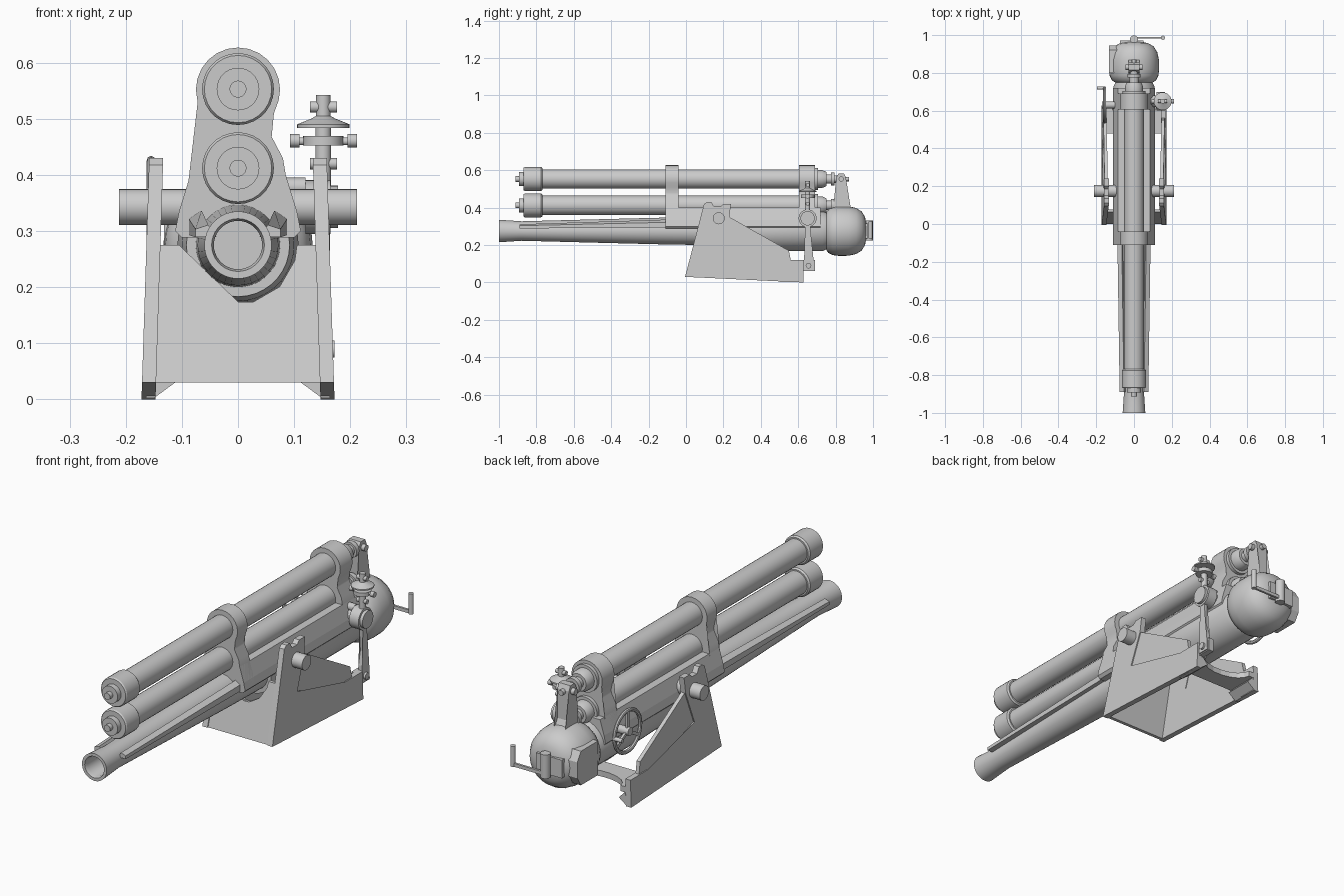
import bpy, bmesh, math
from mathutils import Matrix, Vector

metal = bpy.data.materials.new("grey_metal")
metal.diffuse_color = (0.6, 0.6, 0.6, 1)
ROT = {"X": Matrix.Rotation(math.pi / 2, 4, "Y"),
       "Y": Matrix.Rotation(-math.pi / 2, 4, "X"),
       "Z": Matrix.Identity(4)}


def finish(name, bm, smooth=True):
    bmesh.ops.remove_doubles(bm, verts=bm.verts, dist=0.0003)
    bmesh.ops.recalc_face_normals(bm, faces=bm.faces)
    me = bpy.data.meshes.new(name)
    bm.to_mesh(me)
    bm.free()
    ob = bpy.data.objects.new(name, me)
    bpy.context.collection.objects.link(ob)
    me.materials.append(metal)
    if smooth:
        bpy.ops.object.select_all(action="DESELECT")
        ob.select_set(True)
        bpy.context.view_layer.objects.active = ob
        bpy.ops.object.shade_smooth_by_angle(angle=math.radians(32))
    return ob


def lathe(name, pts, at=(0, 0, 0), axis="Y", seg=28):
    """Turned part: pts are (position along axis, radius)."""
    bm = bmesh.new()
    m = Matrix.Translation(at) @ ROT[axis]
    rings = []
    for t, r in pts:
        r = max(r, 0.00001)
        rings.append([bm.verts.new(m @ Vector((r * math.cos(a), r * math.sin(a), t)))
                      for a in (2 * math.pi * i / seg for i in range(seg))])
    for a, b in zip(rings, rings[1:]):
        for i in range(seg):
            j = (i + 1) % seg
            bm.faces.new((a[i], a[j], b[j], b[i]))
    return finish(name, bm)


def rod(name, at, axis, a, b, r, seg=16):
    return lathe(name, [(a, 0), (a, r), (b, r), (b, 0)], at, axis, seg)


def prism(name, pts, axis, a, b, warp=None, smooth=False):
    """Extruded outline: (y,z) along X, (x,z) along Y or (x,y) along Z."""
    place = {"X": lambda p, t: (t, p[0], p[1]),
             "Y": lambda p, t: (p[0], t, p[1]),
             "Z": lambda p, t: (p[0], p[1], t)}[axis]
    bm = bmesh.new()
    lo = [bm.verts.new(place(p, a)) for p in pts]
    hi = [bm.verts.new(place(p, b)) for p in pts]
    n = len(pts)
    bm.faces.new(lo)
    bm.faces.new(hi)
    for i in range(n):
        bm.faces.new((lo[i], lo[(i + 1) % n], hi[(i + 1) % n], hi[i]))
    bmesh.ops.triangulate(bm, faces=[f for f in bm.faces if len(f.verts) > 4])
    if warp:
        for v in bm.verts:
            v.co = warp(v.co)
    return finish(name, bm, smooth)


def box(name, x, y, z):
    return prism(name, [(x[0], y[0]), (x[1], y[0]), (x[1], y[1]), (x[0], y[1])], "Z", *z)


def mirrored(half):
    return half + [(-x, z) for x, z in reversed(half) if x > 0]


AX = 0.275  # barrel axis height

# Barrel with open bore, swelling into the jacket
lathe("barrel", [(-0.6, 0), (-0.6, 0.043), (-0.985, 0.043), (-1, 0.047), (-1, 0.06),
                 (-0.97, 0.058), (-0.88, 0.052), (-0.5, 0.062), (-0.1, 0.072),
                 (0.1, 0.075), (0.1, 0.092), (0.16, 0.1), (0.4, 0.108), (0.73, 0.108),
                 (0.75, 0.098), (0.78, 0.09), (0.78, 0)], (0, 0, AX), seg=36)
# Breech ball and its closing block
lathe("breech", [(0.75, 0), (0.75, 0.1), (0.76, 0.116), (0.785, 0.129), (0.82, 0.133),
                 (0.87, 0.132), (0.91, 0.123), (0.94, 0.104), (0.957, 0.075),
                 (0.965, 0.04), (0.965, 0)], (0, 0, AX), seg=36)
box("breech_block", (-0.075, 0.05), (0.92, 0.972), (0.235, 0.315))
prism("breech_hinge", [(0.8, 0.2), (0.92, 0.2), (0.945, 0.24), (0.945, 0.31),
                       (0.92, 0.35), (0.8, 0.35)], "X", -0.132, -0.07)
rod("crank_pivot", (0, 0.978, 0), "Z", 0.225, 0.33, 0.021)
box("crank_arm", (0, 0.16), (0.981, 0.991), (0.235, 0.25))
rod("crank_handle", (0.153, 0.986, 0), "Z", 0.235, 0.325, 0.011)

# Two recoil cylinders
for label, z in (("upper", 0.553), ("lower", 0.412)):
    lathe(label + "_recoil_cylinder",
          [(-0.912, 0), (-0.912, 0.015), (-0.892, 0.015), (-0.892, 0.038), (-0.868, 0.038),
           (-0.868, 0.06), (-0.862, 0.064), (-0.775, 0.064), (-0.768, 0.058),
           (-0.768, 0.052), (0.69, 0.052), (0.69, 0.06), (0.705, 0.06), (0.705, 0.047),
           (0.73, 0.047), (0.75, 0.038), (0.75, 0.025), (0.775, 0.025), (0.775, 0.035),
           (0.795, 0.035), (0.795, 0.02), (0.82, 0.02), (0.82, 0)], (0, 0, z), seg=28)

# Cradle: long trough body and the two yokes that clamp the cylinders
side = [(0.1, 0.288), (0.112, 0.3), (0.105, 0.335), (0.085, 0.4)]
prism("cradle", mirrored(side), "Y", -0.11, 0.72)
neck = [(0.08, 0.43), (0.06, 0.468), (0.058, 0.48), (0.064, 0.51)]
dome = [(0.075 * math.cos(a), 0.552 + 0.075 * math.sin(a))
        for a in (math.radians(d) for d in range(-15, 91, 15))]
dome[-1] = (0, 0.627)
yoke = mirrored(side + neck + dome)
prism("front_yoke", yoke, "Y", -0.11, -0.04, smooth=True)
prism("rear_yoke", yoke, "Y", 0.605, 0.69, smooth=True)

# Recoil lug standing on the breech
prism("recoil_lug", [(0.785, 0.37), (0.885, 0.37), (0.855, 0.43), (0.855, 0.56), (0.845, 0.582),
                     (0.815, 0.582), (0.803, 0.56), (0.808, 0.43)], "X", -0.028, 0.028)
rod("lug_pin", (0, 0.83, 0.553), "X", -0.045, 0.045, 0.014)
rod("lug_nut", (0, 0, 0.553), "Y", 0.85, 0.872, 0.012)


# Carriage cheek outlines; the cheeks lean in towards the top
def lean(s):
    def warp(c):
        c.x += s * (0.012 - 0.032 * c.z)
        return c
    return warp


cheek = [(-0.005, 0.03), (0.096, 0.418), (0.112, 0.43), (0.135, 0.43), (0.15, 0.405),
         (0.185, 0.405), (0.2, 0.42), (0.24, 0.42), (0.232, 0.35), (0.177, 0.204),
         (0.51, 0.064), (0.51, 0.12), (0.627, 0.12), (0.627, 0.0)]
strut = [(0.232, 0.35), (0.55, 0.17), (0.56, 0.12), (0.51, 0.098), (0.177, 0.204)]

for s, label in ((-1, "left"), (1, "right")):
    prism(label + "_cheek", cheek, "X", s * 0.135, s * 0.16, lean(s))
    prism(label + "_strut", strut, "X", s * 0.138, s * 0.155, lean(s))
    rod(label + "_trunnion", (0, 0.175, 0.343), "X", s * 0.08, s * 0.212, 0.032, 24)
    # Tapered guide rail along the barrel
    def taper(c, s=s):
        if c.y < -0.5:
            c.x -= s * 0.012
            c.z = 0.3 + (c.z - 0.315) * 0.5
        return c
    prism(label + "_guide_rail", [(s * 0.05, 0.293), (s * 0.088, 0.293), (s * 0.088, 0.322),
                                  (s * 0.065, 0.337)], "Y", -0.89, -0.08, taper)
    # Corner gusset under the rear of the carriage
    prism(label + "_gusset", [(s * 0.165, 0.002), (s * 0.15, 0.002), (s * 0.112, 0.03),
                              (s * 0.14, 0.06)], "Y", 0.5, 0.627)

# Sloping front plate with a round cut-out for the barrel
cut = [(0.105 * math.cos(a), AX + 0.105 * math.sin(a))
       for a in (math.radians(d) for d in range(0, -181, -15))]


def slope(c):
    c.y += (c.z - 0.03) * 0.255
    return c


prism("front_plate", [(-0.15, 0.03), (0.15, 0.03), (0.15, AX)] + cut + [(-0.15, AX)],
      "Y", 0.0, 0.015, slope)
# Rear crossing plate with a curved rear edge
arc = [(0.12 * math.cos(a), 0.627 - 0.07 * math.sin(a))
       for a in (math.radians(d) for d in range(0, 181, 20))]
prism("rear_transom", [(-0.15, 0.627), (-0.15, 0.48), (0.15, 0.48), (0.15, 0.627)] + arc,
      "Z", 0.06, 0.085)

# Elevation hub, sight post and arm on the right
SX, SY = 0.152, 0.65
rod("hub_bracket", (0, SY, 0.343), "X", 0.09, 0.13, 0.03)
lathe("elevation_hub", [(0.12, 0), (0.12, 0.048), (0.165, 0.048), (0.165, 0.038),
                        (0.178, 0.038), (0.178, 0)], (0, SY, 0.343), "X")
rod("cradle_boss", (0, SY, 0.378), "X", 0.06, 0.12, 0.017)
lathe("sight_post", [(0.38, 0), (0.38, 0.014), (0.484, 0.014), (0.484, 0.047), (0.49, 0.047),
                     (0.5, 0.022), (0.505, 0.013), (0.542, 0.013), (0.542, 0)], (SX, SY, 0), "Z")
lathe("sight_collar", [(0.452, 0), (0.452, 0.036), (0.469, 0.036), (0.469, 0)], (SX, SY, 0), "Z")
rod("sight_crossbar", (0, SY, 0.46), "X", 0.105, 0.2, 0.007)
for x in (0.093, 0.195):
    rod("sight_knob", (0, SY, 0.461), "X", x, x + 0.017, 0.012)
for z in (0.42, 0.521):
    rod("sight_pin", (0, SY, z), "X", 0.128, 0.176, 0.01)
prism("elevation_arm", [(0.637, 0.31), (0.663, 0.31), (0.66, 0.2), (0.68, 0.14), (0.685, 0.065),
                        (0.63, 0.065), (0.632, 0.14), (0.645, 0.2)], "X", 0.145, 0.163)
rod("arm_pivot", (0, 0.655, 0.09), "X", 0.13, 0.172, 0.015)
box("arm_bracket", (0.132, 0.158), (0.6, 0.69), (0.06, 0.12))

# Handwheel on the left
WX, WY, WZ = -0.155, 0.63, 0.335
rim = [(0.008 * math.sin(a), 0.09 + 0.009 * math.cos(a))
       for a in (2 * math.pi * i / 8 for i in range(9))]
lathe("handwheel_rim", rim, (WX, WY, WZ), "X", 32)
rod("handwheel_hub", (0, WY, WZ), "X", -0.17, -0.08, 0.018)
for k in range(3):
    a = math.radians(90 + 120 * k)
    d = Vector((math.cos(a), math.sin(a)))
    n = Vector((-d.y, d.x)) * 0.007
    c = Vector((WY, WZ))
    prism("handwheel_spoke", [c + n, c + d * 0.088 + n, c + d * 0.088 - n, c - n],
          "X", WX - 0.005, WX + 0.005)
rod("handwheel_grip", (0, WY + 0.09, WZ), "X", -0.195, -0.15, 0.009)
